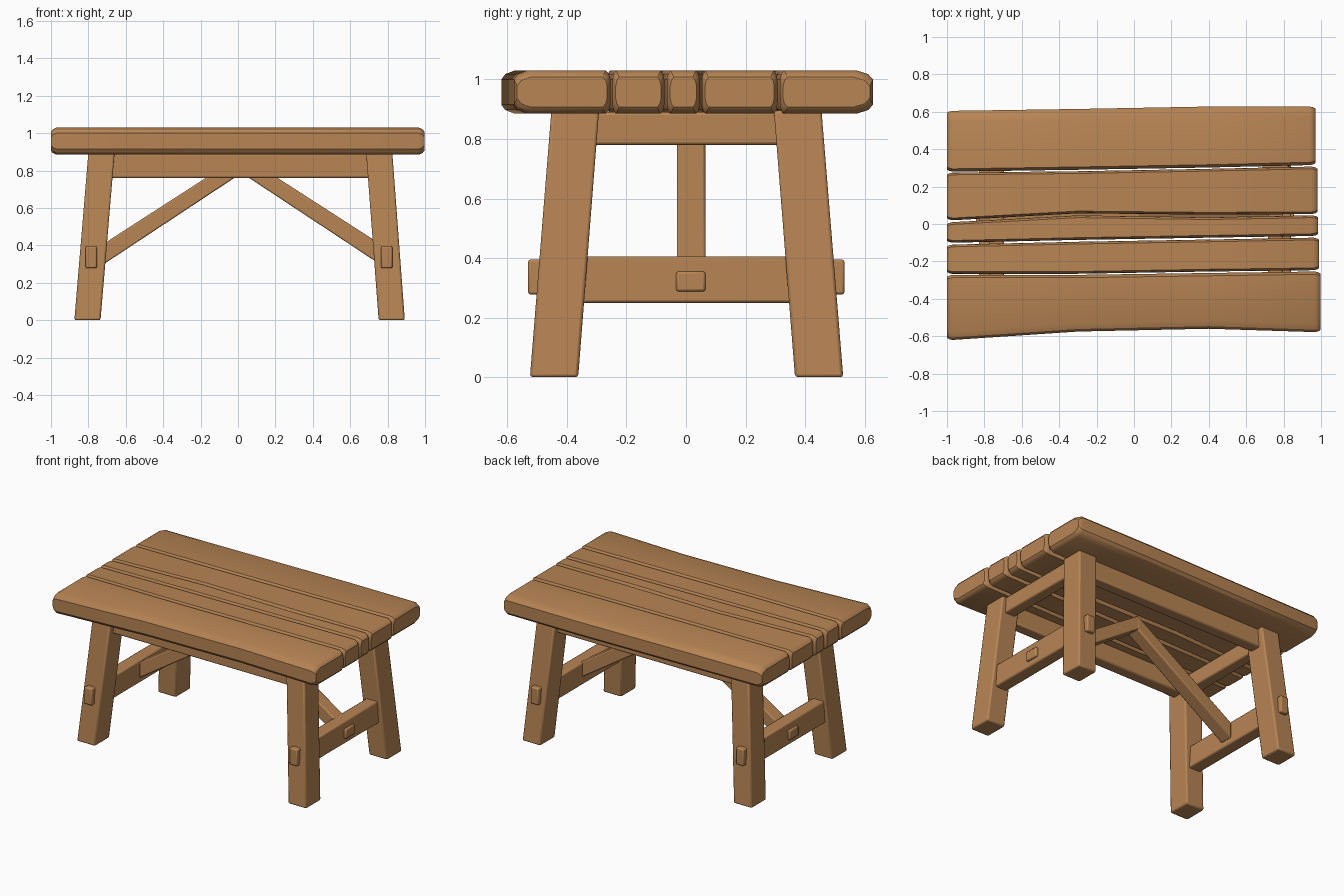
import bpy, bmesh

if "Cube" in bpy.data.objects:
    bpy.data.objects.remove(bpy.data.objects["Cube"])

wood = bpy.data.materials.new("warm wood")
wood.diffuse_color = (0.479, 0.235, 0.089, 1)
wood.use_nodes = True
wood.node_tree.nodes["Principled BSDF"].inputs["Base Color"].default_value = wood.diffuse_color


def loft(name, rings, bevel=0.0):
    """Skin equal-length vertex rings into a closed solid."""
    bm = bmesh.new()
    rows = [[bm.verts.new(p) for p in r] for r in rings]
    n = len(rows[0])
    for a, b in zip(rows, rows[1:]):
        for i in range(n):
            j = (i + 1) % n
            bm.faces.new((a[i], a[j], b[j], b[i]))
    bm.faces.new(rows[0][::-1])
    bm.faces.new(rows[-1])
    bmesh.ops.recalc_face_normals(bm, faces=bm.faces)
    me = bpy.data.meshes.new(name)
    bm.to_mesh(me)
    bm.free()
    me.materials.append(wood)
    ob = bpy.data.objects.new(name, me)
    bpy.context.collection.objects.link(ob)
    if bevel:
        m = ob.modifiers.new("worn edges", 'BEVEL')
        m.width, m.segments, m.limit_method = bevel, 2, 'ANGLE'
    bpy.ops.object.select_all(action='DESELECT')
    ob.select_set(True)
    bpy.context.view_layer.objects.active = ob
    bpy.ops.object.shade_smooth_by_angle(angle=0.5)
    return ob


def rect(cx, cy, z, hx, hy):
    return [(cx - hx, cy - hy, z), (cx + hx, cy - hy, z),
            (cx + hx, cy + hy, z), (cx - hx, cy + hy, z)]


def box(name, x0, x1, y0, y1, z0, z1, bevel=0.01):
    cx, cy, hx, hy = (x0 + x1) / 2, (y0 + y1) / 2, (x1 - x0) / 2, (y1 - y0) / 2
    return loft(name, [rect(cx, cy, z0, hx, hy), rect(cx, cy, z1, hx, hy)], bevel)


# Tabletop planks: uneven edges, chamfered section, narrowed ends
def plank(name, x1, lows, highs, chamfer_lo, chamfer_hi):
    z0, z1, x0 = 0.885, 1.03, -1.0

    def ring(x, lo, hi, s):
        c, d, b, t = chamfer_lo, chamfer_hi, z0 + s, z1 - s
        lo, hi = lo + s * 0.5, hi - s * 0.5
        k = 0.03
        return [(x, lo + c, b), (x, hi - d, b), (x, hi - d * 0.3, b + k * 0.4), (x, hi, b + k),
                (x, hi, t - k), (x, hi - d * 0.3, t - k * 0.4), (x, hi - d, t), (x, lo + c, t),
                (x, lo + c * 0.3, t - k * 0.4), (x, lo, t - k), (x, lo, b + k),
                (x, lo + c * 0.3, b + k * 0.4)]

    xs = [x0 + 0.03, -0.3, 0.4, x1 - 0.03]
    rings = [ring(x0, lows[0], highs[0], 0.022), ring(x0 + 0.01, lows[0], highs[0], 0.009)]
    rings += [ring(x, l, h, 0) for x, l, h in zip(xs, lows, highs)]
    rings += [ring(x1 - 0.01, lows[3], highs[3], 0.009), ring(x1, lows[3], highs[3], 0.022)]
    loft(name, rings)


plank("front_plank", 0.997, (-.62, -.575, -.56, -.578), (-.272, -.272, -.262, -.254), .045, .015)
plank("front_inner_plank", 0.99, (-.267, -.266, -.254, -.247), (-.11, -.095, -.083, -.073), .012, .012)
plank("middle_plank", 0.985, (-.10, -.085, -.073, -.064), (.01, .046, .036, .046), .012, .012)
plank("back_inner_plank", 0.98, (.02, .057, .05, .053), (.275, .282, .295, .307), .012, .012)
plank("back_plank", 0.97, (.28, .29, .302, .315), (.605, .615, .628, .628), .015, .055)

# Splayed legs
for xn, xb, xt in (("left", -.805, -.73), ("right", .822, .755)):
    for yn, yb, yt in (("front", -.443, -.372), ("back", .447, .375)):
        loft(f"{yn}_{xn}_leg", [rect(xb, yb, 0, .07, .081), rect(xt, yt, .895, .07, .08)], .01)

# Aprons under the top
for yn, y in (("front", -.375), ("back", .378)):
    box(f"{yn}_apron", -.72, .74, y - .04, y + .04, .76, .89)
for xn, x in (("left", -.735), ("right", .757)):
    box(f"{xn}_end_apron", x - .04, x + .04, -.36, .36, .78, .89)

# End stretchers with through tenons
for xn, x, s in (("left", -.785, -1), ("right", .795, 1)):
    box(f"{xn}_stretcher", x - .045, x + .045, -.43, .43, .25, .405)
    box(f"{xn}_stretcher_tenon", x - .03, x + .03, -.53, .532, .278, .395, .008)
    a, b = sorted((x, x + s * .06))
    box(f"{xn}_brace_tenon", a, b, -.033, .065, .288, .355, .008)

# Diagonal braces meeting under the middle of the top
for xn, s in (("left", -1), ("right", 1)):
    prof = [(.76, .285), (.76, .395), (0, .888), (0, .79)]
    loft(f"{xn}_brace", [[(.02 + s * (px if px else -.005), y, pz) for px, pz in prof]
                         for y in (-.03, .065)], .008)
